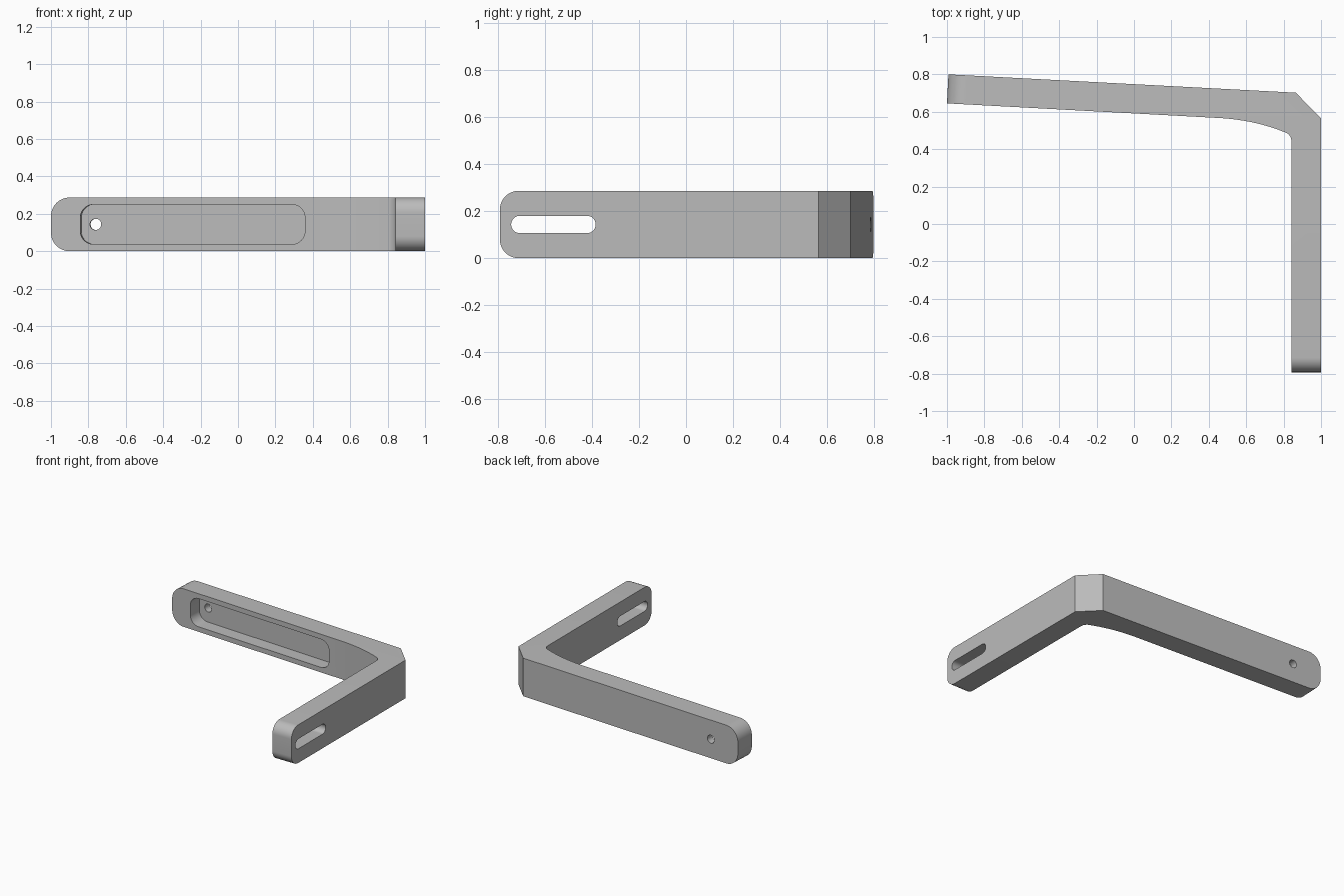
import bpy, bmesh, math
from mathutils import Matrix, Vector

cube = bpy.data.objects.get("Cube")
if cube:
    bpy.data.objects.remove(cube, do_unlink=True)

HEIGHT = 0.287
TILT = -0.0538                     # slope of the long arm

metal = bpy.data.materials.new("grey metal")
metal.use_nodes = True
GREY = (0.5, 0.5, 0.5, 1)
metal.diffuse_color = GREY
metal.node_tree.nodes["Principled BSDF"].inputs["Base Color"].default_value = GREY


def prism(name, points, depth, bevels=()):
    """Extrude a 2D outline upward; bevels are (edge test, radius) pairs."""
    bm = bmesh.new()
    base = bm.faces.new([bm.verts.new((x, y, 0)) for x, y in points])
    top = bmesh.ops.extrude_face_region(bm, geom=[base])["geom"]
    bmesh.ops.translate(bm, vec=(0, 0, depth),
                        verts=[v for v in top if isinstance(v, bmesh.types.BMVert)])
    for test, radius in bevels:
        edges = [e for e in bm.edges if all(test(v.co) for v in e.verts)
                 and abs(e.verts[0].co.z - e.verts[1].co.z) < 0.001]
        bmesh.ops.bevel(bm, geom=edges, offset=radius, offset_type='OFFSET',
                        segments=12, profile=0.5, affect='EDGES')
    bmesh.ops.recalc_face_normals(bm, faces=bm.faces)
    mesh = bpy.data.meshes.new(name)
    bm.to_mesh(mesh)
    bm.free()
    mesh.materials.append(metal)
    obj = bpy.data.objects.new(name, mesh)
    bpy.context.collection.objects.link(obj)
    return obj


def rounded_rect(w, h, r, steps=12):
    corners = [(1, 1), (-1, 1), (-1, -1), (1, -1)]
    pts = []
    for i, (sx, sy) in enumerate(corners):
        for k in range(steps + 1):
            a = math.pi / 2 * (i + k / steps)
            p = (sx * (w / 2 - r) + r * math.cos(a), sy * (h / 2 - r) + r * math.sin(a))
            if not pts or math.dist(p, pts[-1]) > 1e-4:
                pts.append(p)
    if math.dist(pts[0], pts[-1]) < 1e-4:
        pts.pop()
    return pts


def bezier(a, b, c, steps):
    a, b, c = Vector(a), Vector(b), Vector(c)
    return [tuple(a * (1 - t) ** 2 + b * 2 * t * (1 - t) + c * t * t)
            for t in (i / steps for i in range(steps + 1))]


def cut(target, name, outline, depth, origin, yaw):
    """Cut an upright outline into the target, pushing along the yawed +y axis."""
    cutter = prism(name, outline, depth)
    cutter.data.transform(Matrix.Translation(origin) @ Matrix.Rotation(yaw, 4, 'Z')
                          @ Matrix.Rotation(-math.pi / 2, 4, 'X'))
    cutter.hide_render = True
    mod = target.modifiers.new(name, 'BOOLEAN')
    mod.operation, mod.solver, mod.object = 'DIFFERENCE', 'EXACT', cutter
    bpy.context.view_layer.objects.active = target
    bpy.ops.object.modifier_apply(modifier=name)
    bpy.data.objects.remove(cutter, do_unlink=True)


# Bent bracket: chamfered outer corner, swept inner corner, rounded arm ends
outline = [(-0.992, 0.8), (0.865, 0.702), (1, 0.565), (1, -0.793), (0.842, -0.793)]
outline += bezier((0.842, 0.44), (0.842, 0.475), (0.81, 0.49), 6)
outline += bezier((0.8, 0.493), (0.64, 0.557), (0.45, 0.567), 14)
outline += [(-1, 0.645)]
bracket = prism("bracket", outline, HEIGHT, [
    (lambda c: c.x < -0.98, 0.1),
    (lambda c: c.y < -0.78, 0.08)])


def inner_face(x):
    return 0.567 + TILT * (x - 0.45)


# Pocket in the inner face of the long arm
MID = HEIGHT / 2
PX = -0.2425
pocket_depth, lead = 0.1, 0.1
cut(bracket, "pocket", rounded_rect(1.203, 0.212, 0.07), pocket_depth + lead,
    (PX + lead * math.sin(TILT), inner_face(PX) - lead, MID), TILT)

# Screw hole through the long arm
cut(bracket, "screw_hole", rounded_rect(0.06, 0.06, 0.03), 0.5,
    (-0.772, inner_face(-0.76) - 0.1, MID), TILT)

# Adjustment slot through the short arm
cut(bracket, "adjustment_slot", rounded_rect(0.36, 0.074, 0.037), 0.5,
    (1.2, -0.565, MID), math.pi / 2)

bpy.ops.object.select_all(action='DESELECT')
bracket.select_set(True)
bpy.context.view_layer.objects.active = bracket
bpy.ops.object.shade_smooth_by_angle(angle=math.radians(25))
